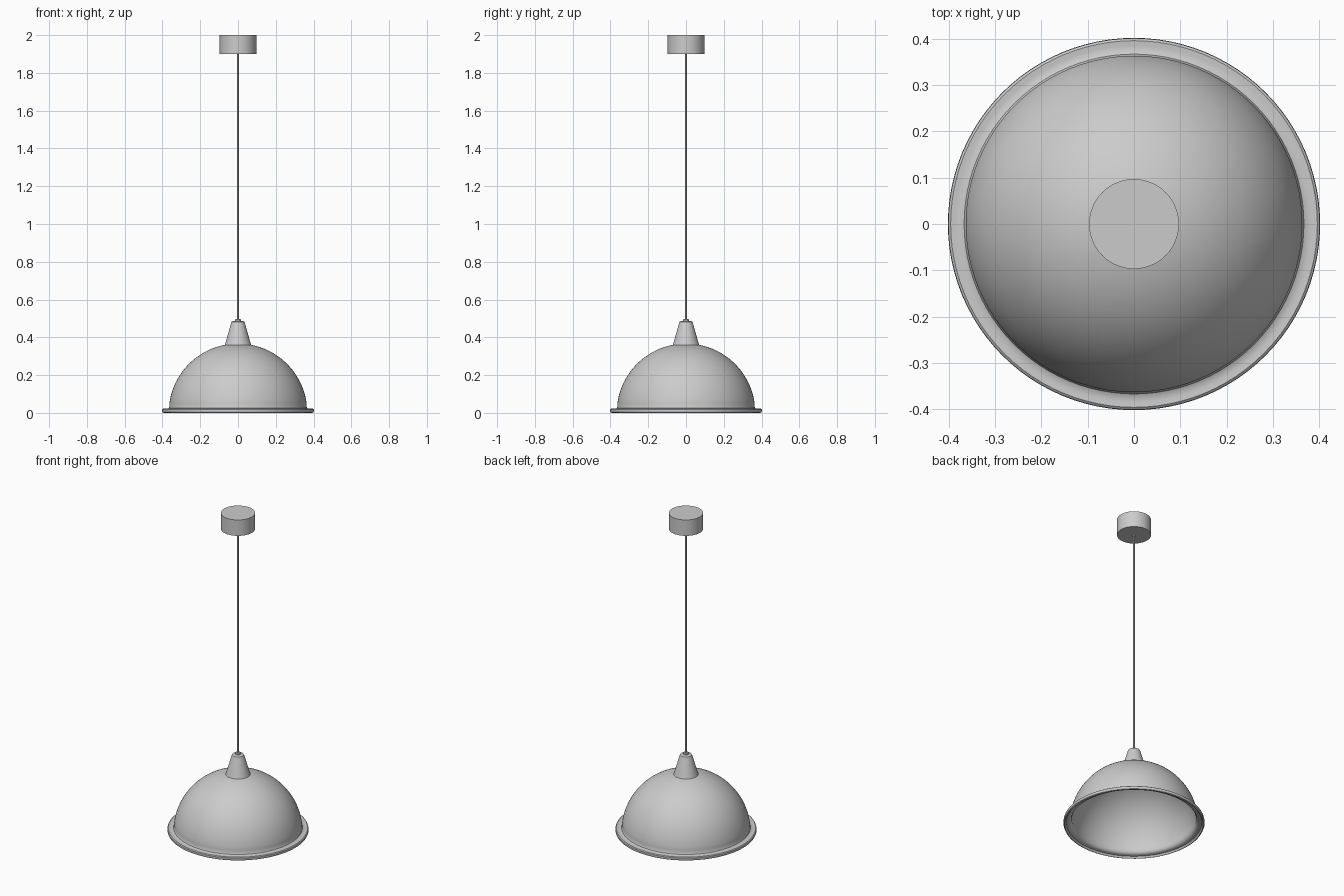
import bpy, bmesh, math

if "Cube" in bpy.data.objects:
    bpy.data.objects.remove(bpy.data.objects["Cube"])

def lathe(name, profile, steps=96, closed=False, angle=35):
    """Revolve (radius, z) points about the z axis; points on the axis become poles."""
    bm = bmesh.new()
    rings = []
    for r, z in profile:
        if r < 1e-6:
            rings.append([bm.verts.new((0, 0, z))] * steps)
        else:
            rings.append([bm.verts.new((r * math.cos(2 * math.pi * i / steps),
                                        r * math.sin(2 * math.pi * i / steps), z))
                          for i in range(steps)])
    pairs = list(zip(rings, rings[1:]))
    if closed:
        pairs.append((rings[-1], rings[0]))
    for a, b in pairs:
        for i in range(steps):
            j = (i + 1) % steps
            bm.faces.new(list(dict.fromkeys((a[i], a[j], b[j], b[i]))))
    bmesh.ops.recalc_face_normals(bm, faces=bm.faces)
    mesh = bpy.data.meshes.new(name)
    bm.to_mesh(mesh)
    bm.free()
    obj = bpy.data.objects.new(name, mesh)
    bpy.context.collection.objects.link(obj)
    bpy.ops.object.select_all(action='DESELECT')
    obj.select_set(True)
    bpy.context.view_layer.objects.active = obj
    bpy.ops.object.shade_smooth_by_angle(angle=math.radians(angle))
    return obj

def arc(radius, a0, a1, n):
    return [(radius * math.cos(math.radians(a0 + (a1 - a0) * i / n)),
             radius * math.sin(math.radians(a0 + (a1 - a0) * i / n)))
            for i in range(n + 1)]

# Shade: rolled rim, flare, dome and tapered neck, with an inner wall
outer = [(0.393, 0.0), (0.399, 0.003), (0.402, 0.01), (0.401, 0.018), (0.396, 0.022),
         (0.385, 0.021), (0.375, 0.021), (0.367, 0.025), (0.363, 0.034)]
outer += arc(0.367, 8, 79, 28)
outer += [(0.062, 0.385), (0.037, 0.474), (0.034, 0.482), (0.027, 0.486), (0.016, 0.486)]
inner = [(0.016, 0.476), (0.028, 0.47), (0.058, 0.355)]
inner += arc(0.357, 79, 8, 28)
inner += [(0.354, 0.03), (0.360, 0.018), (0.370, 0.012), (0.385, 0.011), (0.389, 0.003)]
lathe("lamp_shade", outer + inner, closed=True)

# Cord grip in the top of the neck
lathe("cord_grip", [(0, 0.465), (0.0165, 0.465), (0.0165, 0.494), (0.014, 0.496), (0, 0.496)], 32)

# Hanging cord
lathe("cord", [(0, 0.47), (0.005, 0.47), (0.005, 1.91), (0, 1.91)], 16, angle=50)

# Ceiling canopy
lathe("ceiling_canopy", [(0, 1.9), (0.097, 1.9), (0.097, 2.0), (0, 2.0)], 64)
